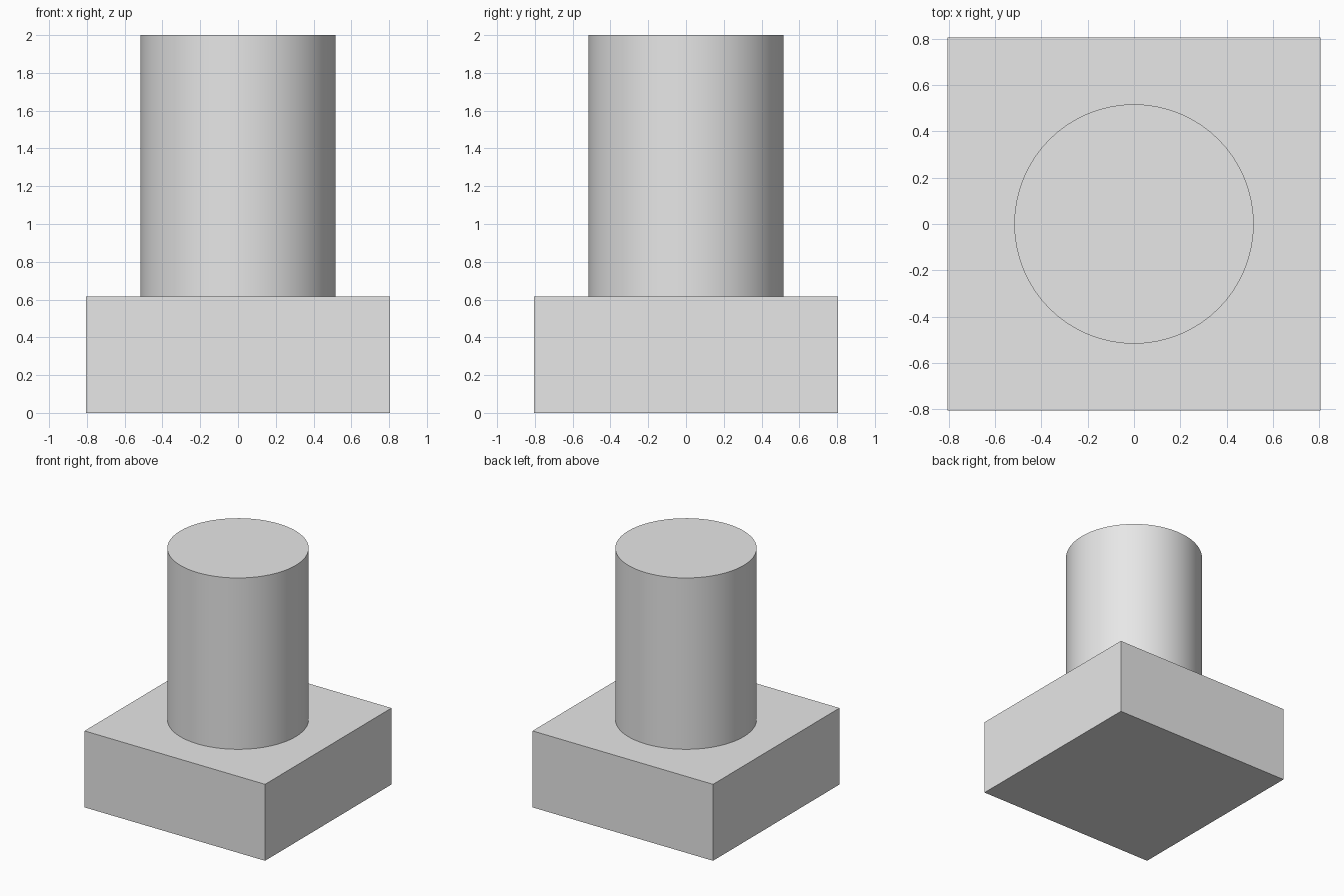
import bpy

default_cube = bpy.data.objects.get("Cube")
if default_cube:
    bpy.data.objects.remove(default_cube, do_unlink=True)

BASE_WIDTH = 1.612
BASE_HEIGHT = 0.617
COLUMN_RADIUS = 0.517
TOTAL_HEIGHT = 2.0

# Single light grey colour
grey = bpy.data.materials.new("light_grey")
grey.use_nodes = True
colour = (0.8, 0.8, 0.8, 1.0)
grey.diffuse_color = colour
grey.node_tree.nodes["Principled BSDF"].inputs["Base Color"].default_value = colour


def finish(name):
    """Name the active object and give it the grey material."""
    obj = bpy.context.object
    obj.name = name
    obj.data.materials.append(grey)
    return obj


# Square base block
bpy.ops.mesh.primitive_cube_add(size=1, location=(0, 0, BASE_HEIGHT / 2))
base = finish("square_base")
base.scale = (BASE_WIDTH, BASE_WIDTH, BASE_HEIGHT)
bpy.ops.object.transform_apply(location=False, rotation=False, scale=True)

# Round column standing on the base
column_height = TOTAL_HEIGHT - BASE_HEIGHT
bpy.ops.mesh.primitive_cylinder_add(
    vertices=64, radius=COLUMN_RADIUS, depth=column_height,
    location=(0, 0, BASE_HEIGHT + column_height / 2))
finish("round_column")
bpy.ops.object.shade_smooth_by_angle()
